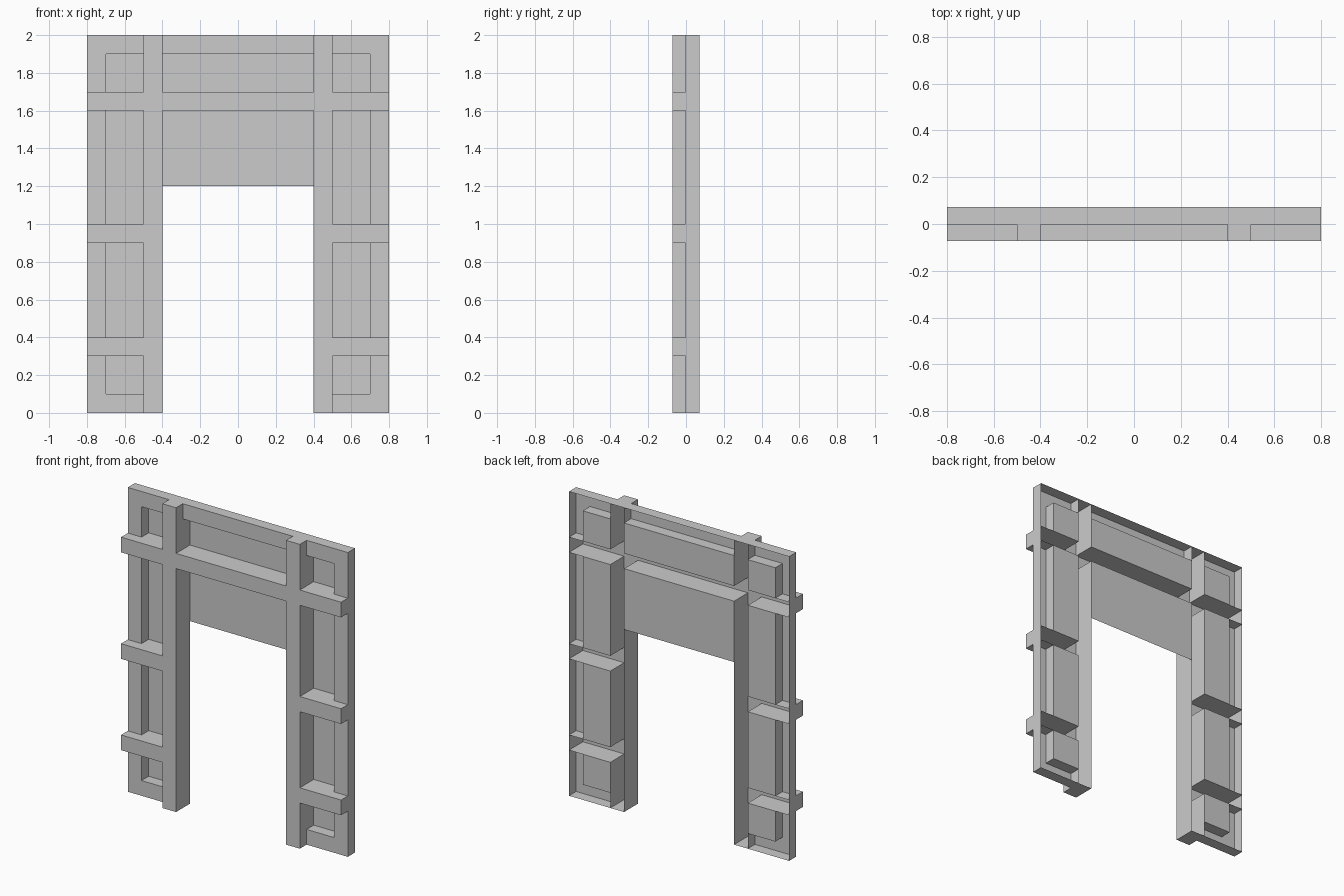
import bpy, bmesh
from math import radians

if "Cube" in bpy.data.objects:
    bpy.data.objects.remove(bpy.data.objects["Cube"])

FRONT, MID, BACK = -0.072, -0.002, 0.072
XS = [-.8, -.7, -.5, -.4, .4, .5, .7, .8]
ZS = [0, .1, .3, .4, .9, 1.0, 1.2, 1.6, 1.7, 1.9, 2.0]


def cell_kind(x, z):
    """Which part fills the wall at this point of the front elevation."""
    x = abs(x)
    if .4 < x < .5 or 1.6 < z < 1.7:
        return "beam"
    if x < .4:
        return "rim" if z > 1.9 else "panel" if z > 1.2 else None
    if .3 < z < .4 or .9 < z < 1.0:
        return "beam"
    return "rim" if x > .7 or z < .1 or z > 1.9 else "panel"


def build_part(name, kind, y, has_wall):
    """Front-facing sheet whose chosen boundary edges extrude to the open back."""
    bm = bmesh.new()
    for x0, x1 in zip(XS, XS[1:]):
        for z0, z1 in zip(ZS, ZS[1:]):
            if cell_kind((x0 + x1) / 2, (z0 + z1) / 2) == kind:
                bm.faces.new([bm.verts.new((x, y, z)) for x, z in
                              ((x0, z0), (x1, z0), (x1, z1), (x0, z1))])
    bmesh.ops.remove_doubles(bm, verts=bm.verts, dist=1e-4)
    edges = [e for e in bm.edges if e.is_boundary and has_wall(e)]
    if edges:
        new = bmesh.ops.extrude_edge_only(bm, edges=edges)["geom"]
        for v in new:
            if isinstance(v, bmesh.types.BMVert):
                v.co.y = BACK
    bmesh.ops.dissolve_limit(bm, angle_limit=radians(1), verts=bm.verts, edges=bm.edges)
    mesh = bpy.data.meshes.new(name)
    bm.to_mesh(mesh)
    bm.free()
    obj = bpy.data.objects.new(name, mesh)
    bpy.context.collection.objects.link(obj)


def rim_wall(e):
    """Rim walls: outer border and pocket sides; beams already close the rest."""
    a, b = (v.co for v in e.verts)
    if abs(a.x - b.x) < 1e-4:
        return abs(a.x) > .6
    return a.z < .2 or a.z > 1.8


# Raised posts and crossbars, full-depth open-backed channels
build_part("posts_and_crossbars", "beam", FRONT, lambda e: True)
# Border strips at half depth
build_part("border_rim", "rim", MID, rim_wall)
# Recessed flat panels at the back
build_part("recessed_panels", "panel", BACK, lambda e: False)
